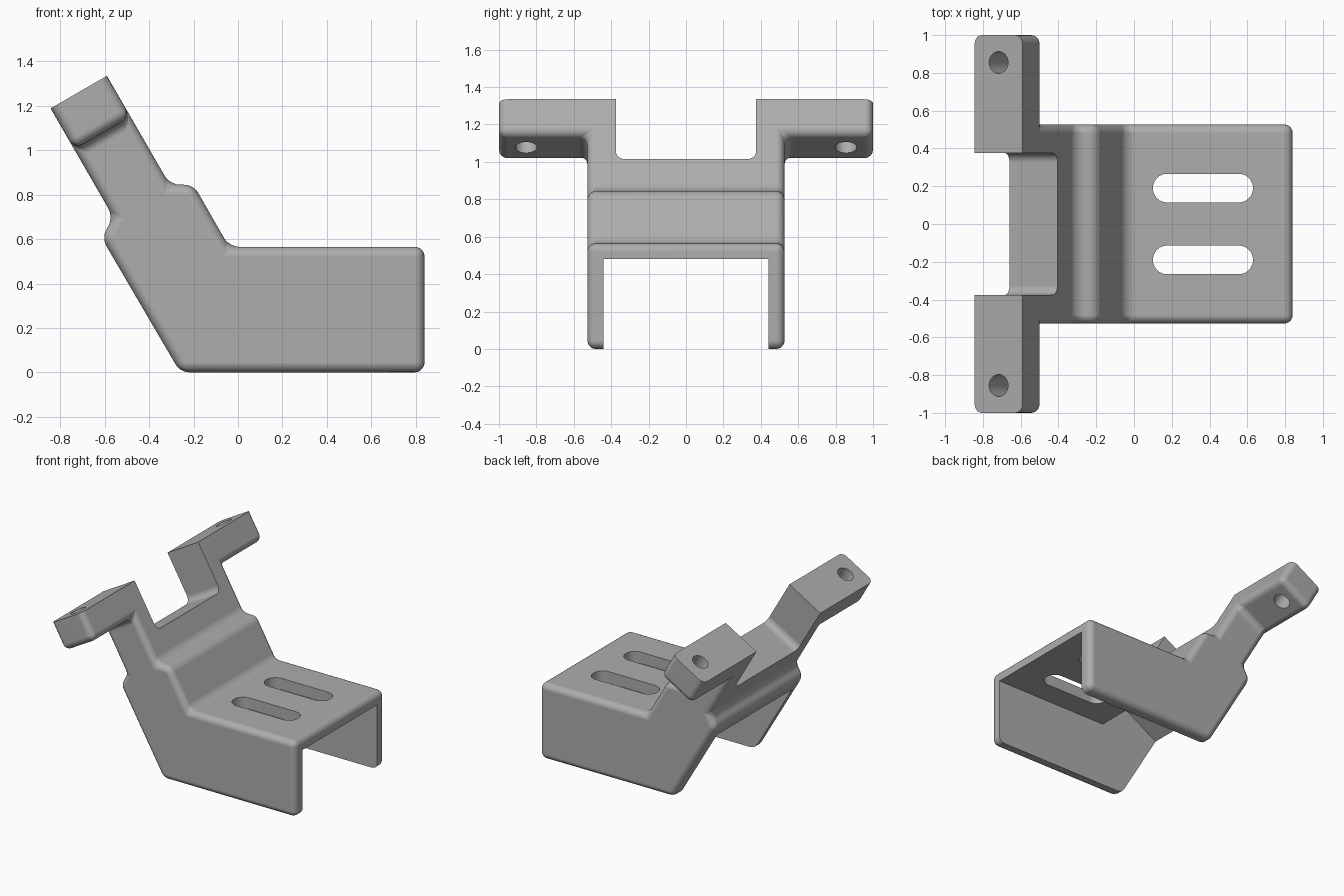
import bpy, bmesh, math
from mathutils import Vector, Matrix

if "Cube" in bpy.data.objects:
    bpy.data.objects.remove(bpy.data.objects["Cube"], do_unlink=True)

X, Y, Z = Vector((1, 0, 0)), Vector((0, 1, 0)), Vector((0, 0, 1))
ALONG = Vector((-0.5, 0, math.sqrt(3) / 2))    # direction of the leaning neck
ACROSS = Vector((math.sqrt(3) / 2, 0, 0.5))    # through the neck's thickness
HALF_WIDTH = 0.527


def prism(points, depth, u, v, w, origin):
    """Extrude a 2D outline in the u-v plane by depth each way along w."""
    bm = bmesh.new()
    rings = [[bm.verts.new(origin + u * a + v * b + w * s * depth) for a, b in points]
             for s in (-1, 1)]
    for ring in rings:
        bm.faces.new(ring)
    for i in range(len(points)):
        j = (i + 1) % len(points)
        bm.faces.new((rings[0][i], rings[0][j], rings[1][j], rings[1][i]))
    bmesh.ops.recalc_face_normals(bm, faces=bm.faces)
    return bm


def rounded(width, height, radius, steps=10):
    """Rounded rectangle outline; becomes a slot or a circle at full radius."""
    points = []
    for k, (sx, sy) in enumerate(((1, 1), (-1, 1), (-1, -1), (1, -1))):
        for i in range(steps + 1):
            t = (k + i / steps) * math.pi / 2
            p = Vector((sx * (width / 2 - radius) + radius * math.cos(t),
                        sy * (height / 2 - radius) + radius * math.sin(t)))
            if not points or (p - points[-1]).length > 1e-4:
                points.append(p)
    if (points[0] - points[-1]).length < 1e-4:
        points.pop()
    return points


def make_object(name, bm):
    mesh = bpy.data.meshes.new(name)
    bm.to_mesh(mesh)
    bm.free()
    obj = bpy.data.objects.new(name, mesh)
    bpy.context.collection.objects.link(obj)
    return obj


# Side outline of base and leaning neck
top_right = Vector((-0.59, 0, 1.335))
top_left = top_right - ACROSS * 0.293
arm_drop, neck_length = 0.213, 0.566
neck_right = top_right - ALONG * neck_length
neck_left = top_left - ALONG * neck_length
corners = [(-0.26, 0), (0.84, 0), (0.84, 0.565), (-0.04, 0.565)]
outline = [Vector((a, 0, b)) for a, b in corners] + [
    neck_right + X * 0.107, neck_right, top_right - ALONG * arm_drop, top_right,
    top_left, top_left - ALONG * arm_drop, neck_left,
    neck_left - Vector((0.5, 0, math.sqrt(3) / 2)) * 0.107]
bm = prism([(p.x, p.z) for p in outline], HALF_WIDTH, X, Z, Y, Vector())

# Pull the two mounting arms out of the top of the neck
for side in (-1, 1):
    cap = next(f for f in bm.faces if f.normal.y * side > 0.9)
    ends = [min(cap.verts, key=lambda v: (v.co - p - Y * side * HALF_WIDTH).length)
            for p in (outline[6], outline[9])]
    bmesh.utils.face_split(cap, ends[0], ends[1])
    bm.normal_update()
    arm = max((f for f in bm.faces if f.normal.y * side > 0.9),
              key=lambda f: f.calc_center_median().z)
    result = bmesh.ops.extrude_face_region(bm, geom=[arm])
    moved = [g for g in result["geom"] if isinstance(g, bmesh.types.BMVert)]
    bmesh.ops.translate(bm, verts=moved, vec=Y * side * (1 - HALF_WIDTH))
    if arm.is_valid:
        bmesh.ops.delete(bm, geom=[arm], context="FACES_ONLY")
bmesh.ops.recalc_face_normals(bm, faces=bm.faces)
bmesh.ops.dissolve_limit(bm, angle_limit=math.radians(1), verts=bm.verts, edges=bm.edges)
bm.normal_update()

# Round every edge but the rim of the flat top
top_level = top_right.dot(ALONG)
soft = [e for e in bm.edges if e.calc_face_angle(0) > 0.1
        and not all(v.co.dot(ALONG) > top_level - 0.01 for v in e.verts)]
bmesh.ops.bevel(bm, geom=soft, offset=0.045, offset_type="OFFSET", segments=5,
                profile=0.5, affect="EDGES", clamp_overlap=True)
bracket = make_object("bracket", bm)

# Cutters: channel under the base, notch between arms, slots and bolt holes
top_middle = (top_right + top_left) / 2
channel = [(0.95, -0.1), (0.95, 0.48), (-0.089, 0.48), (-0.224, 0.714),
           (-0.733, 0.42), (-0.733, -0.1)]
cutters = [
    make_object("channel_cutter", prism(channel, 0.44, X, Z, Y, Vector())),
    make_object("notch_cutter", prism(rounded(0.75, 0.94, 0.05), 0.3, Y, ALONG, ACROSS,
                                      top_middle + ALONG * 0.1))]
for side in (-1, 1):
    cutters.append(make_object("slot_cutter", prism(
        rounded(0.53, 0.152, 0.0759), 0.2, X, Y, Z, Vector((0.365, side * 0.19, 0.53)))))
    cutters.append(make_object("hole_cutter", prism(
        rounded(0.116, 0.116, 0.058), 0.35, ACROSS, Y, ALONG,
        top_middle + Y * side * 0.855)))

bpy.ops.object.select_all(action="DESELECT")
bpy.context.view_layer.objects.active = bracket
bracket.select_set(True)
for cutter in cutters:
    cut = bracket.modifiers.new(cutter.name, "BOOLEAN")
    cut.operation, cut.solver, cut.object = "DIFFERENCE", "EXACT", cutter
    bpy.ops.object.modifier_apply(modifier=cut.name)
    bpy.data.objects.remove(cutter, do_unlink=True)

# Material and shading
grey = bpy.data.materials.new("plain_grey")
grey.use_nodes = True
grey.diffuse_color = (0.42, 0.42, 0.42, 1)
grey.node_tree.nodes["Principled BSDF"].inputs["Base Color"].default_value = grey.diffuse_color
bracket.data.materials.clear()
bracket.data.materials.append(grey)
bpy.ops.object.shade_smooth_by_angle(angle=math.radians(30))
weighted = bracket.modifiers.new("even_normals", "WEIGHTED_NORMAL")
weighted.keep_sharp = True
